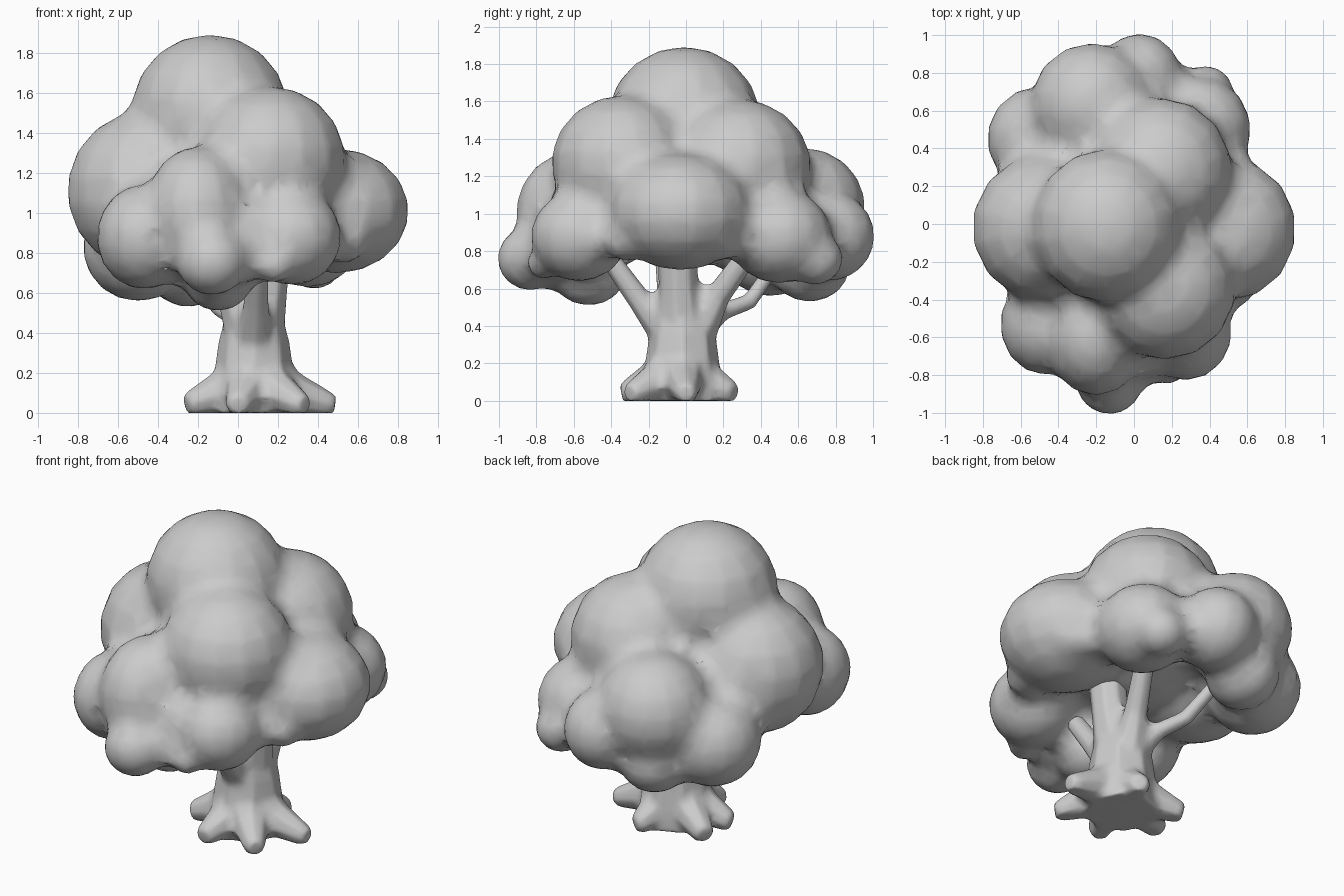
import bpy
import bmesh
from mathutils import Matrix

cube = bpy.data.objects.get("Cube")
if cube:
    bpy.data.objects.remove(cube)

grey = bpy.data.materials.new("plain grey")
grey.use_nodes = True
grey.diffuse_color = (0.6, 0.6, 0.6, 1)
grey.node_tree.nodes["Principled BSDF"].inputs["Base Color"].default_value = (0.6, 0.6, 0.6, 1)


def fuse(obj, voxel, fillet, rounds, ratio):
    """Melt overlapping parts into one skin, filling creases by swelling and shrinking."""
    bpy.ops.object.select_all(action='DESELECT')
    obj.select_set(True)
    bpy.context.view_layer.objects.active = obj
    for offset in (fillet, -fillet):
        melt = obj.modifiers.new("melt", 'REMESH')
        melt.mode, melt.voxel_size = 'VOXEL', voxel
        swell = obj.modifiers.new("swell", 'DISPLACE')
        swell.strength, swell.mid_level = offset, 0
    soften = obj.modifiers.new("soften", 'SMOOTH')
    soften.factor, soften.iterations = 0.5, rounds
    thin = obj.modifiers.new("thin", 'DECIMATE')
    thin.ratio = ratio
    for name in [m.name for m in obj.modifiers]:
        bpy.ops.object.modifier_apply(modifier=name)
    obj.data.materials.clear()
    obj.data.materials.append(grey)
    bpy.ops.object.shade_smooth()


# Foliage clumps: centre, then radii
CLUMPS = [
    ((0, 0, 1.12), (.44, .52, .36)),          # hidden core
    ((-.14, -.01, 1.5), (.40, .41, .39)),     # crown
    ((-.45, -.02, 1.11), (.41, .40, .40)),    # right side
    ((.14, .28, 1.25), (.38, .39, .36)),      # upper back
    ((.16, -.34, 1.27), (.38, .38, .36)),     # upper front
    ((.49, -.03, 1.01), (.37, .38, .31)),     # left side
    ((.56, .17, .87), (.16, .13, .12)),
    ((.52, -.32, .86), (.13, .12, .11)),
    ((-.20, -.60, 1.0), (.27, .31, .33)),     # front middle
    ((-.47, -.53, .88), (.24, .27, .26)),     # front right
    ((.27, -.57, .88), (.25, .26, .24)),      # front left
    ((.05, -.60, .90), (.22, .22, .22)),
    ((-.13, -.83, .76), (.18, .18, .17)),
    ((-.02, -.72, .79), (.17, .17, .15)),
    ((.18, -.76, .74), (.09, .09, .09)),
    ((-.10, -.52, .68), (.18, .20, .17)),
    ((-.22, .63, 1.03), (.33, .33, .32)),     # back middle
    ((.03, .76, .88), (.23, .25, .24)),
    ((.35, .50, .88), (.27, .28, .25)),       # back left
    ((.38, .69, .76), (.15, .15, .14)),
    ((-.50, .45, .83), (.28, .28, .27)),      # back right
    ((-.25, .66, .73), (.21, .22, .20)),
]
bm = bmesh.new()
for centre, radii in CLUMPS:
    place = Matrix.Translation(centre) @ Matrix.Diagonal((*radii, 1))
    bmesh.ops.create_uvsphere(bm, u_segments=14, v_segments=9, radius=1.01, matrix=place)
mesh = bpy.data.meshes.new("foliage")
bm.to_mesh(mesh)
bm.free()
foliage = bpy.data.objects.new("foliage", mesh)
bpy.context.collection.objects.link(foliage)
fuse(foliage, 0.025, 0.06, 5, 0.15)

# Trunk, branches and roots: paths of (x, y, z, radius)
LIMBS = [
    [(.08, -.02, 0, .22), (.08, -.02, .14, .21), (.08, -.02, .36, .18), (.08, -.03, .5, .14)],
    [(.09, -.03, .42, .15), (.14, -.04, .6, .11), (.17, -.05, .95, .11)],       # main fork
    [(.06, -.05, .38, .13), (-.03, -.08, .6, .08), (-.12, -.1, .9, .08)],       # right fork
    [(.08, -.1, .36, .10), (.09, -.25, .54, .065), (.1, -.4, .75, .055)],       # front branch
    [(.09, .06, .36, .11), (.13, .17, .56, .07), (.2, .33, .78, .06)],          # back branch
    [(.06, .06, .38, .09), (-.02, .2, .48, .05), (-.1, .34, .53, .045), (-.2, .47, .72, .04)],
]
ROOT_TIPS = [(-.22, .14), (-.24, -.08), (0, -.32), (.31, -.28), (.45, 0), (.16, .24)]
for x, y in ROOT_TIPS:
    mid = ((x + .08) / 2, (y - .03) / 2)
    LIMBS.append([(.08, -.03, .25, .14), (*mid, .10, .11), (x, y, .045, .065),
                  (x * 1.08, y * 1.08, .04, .045)])

path = bpy.data.curves.new("trunk", 'CURVE')
path.dimensions = '3D'
path.bevel_depth, path.bevel_resolution, path.use_fill_caps = 1, 2, True
for limb in LIMBS:
    spline = path.splines.new('POLY')
    spline.points.add(len(limb) - 1)
    for point, (x, y, z, r) in zip(spline.points, limb):
        point.co, point.radius = (x, y, z, 1), r
trunk = bpy.data.objects.new("trunk", path)
bpy.context.collection.objects.link(trunk)
bpy.ops.object.select_all(action='DESELECT')
trunk.select_set(True)
bpy.context.view_layer.objects.active = trunk
bpy.ops.object.convert(target='MESH')
trunk = bpy.context.view_layer.objects.active
fuse(trunk, 0.014, 0.025, 6, 0.25)

# Flat underside on the ground
for v in trunk.data.vertices:
    v.co.z = max(0, v.co.z)
